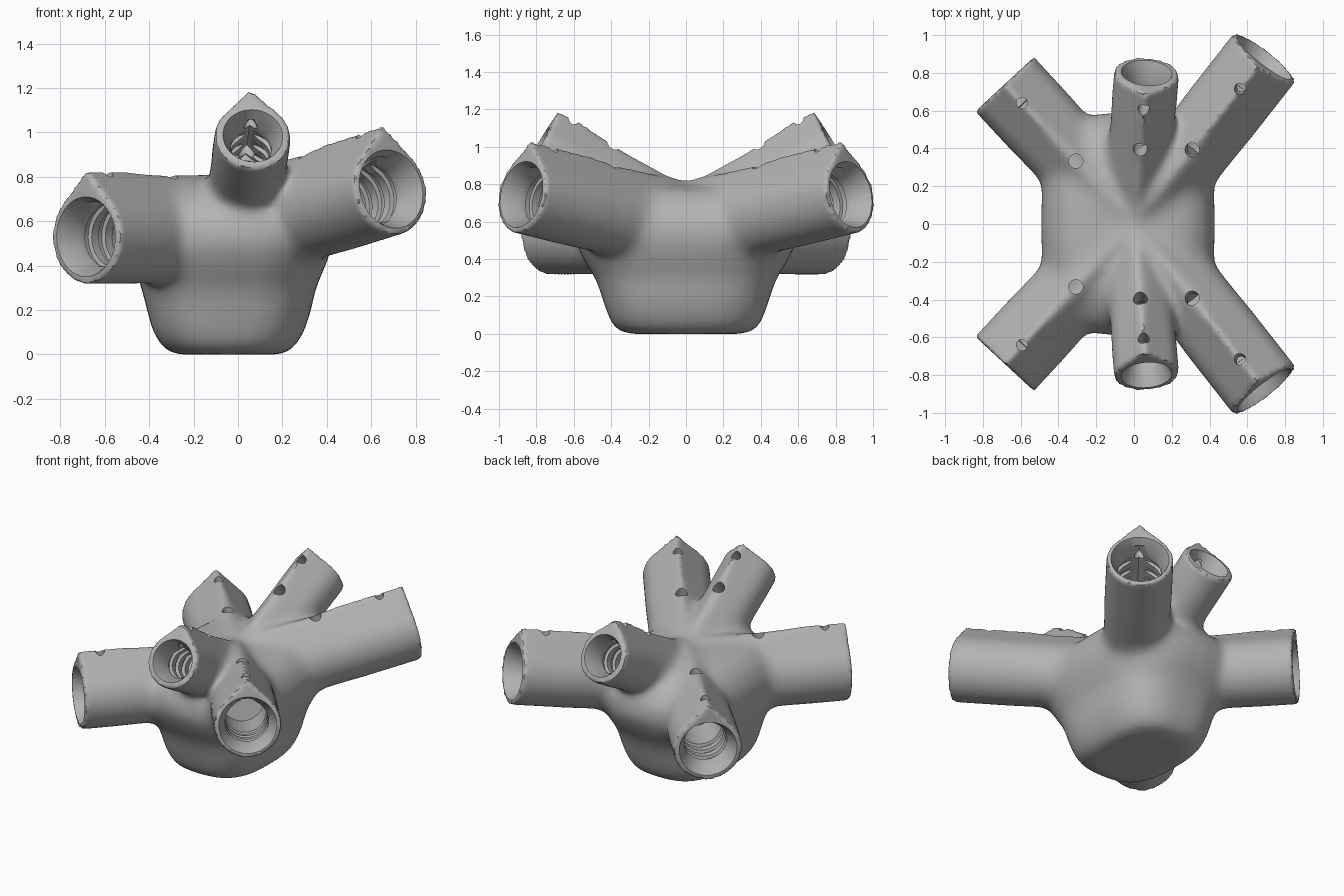
import bpy, bmesh, math
from mathutils import Matrix, Vector

cube = bpy.data.objects.get("Cube")
if cube:
    bpy.data.objects.remove(cube)

grey = bpy.data.materials.new("warm_grey_plastic")
grey.use_nodes = True
COLOUR = (0.45, 0.45, 0.45, 1)
grey.diffuse_color = COLOUR
grey.node_tree.nodes["Principled BSDF"].inputs["Base Color"].default_value = COLOUR


def loft(name, rings, matrix=Matrix()):
    """Closed solid through a list of equal-length point rings."""
    bm = bmesh.new()
    loops = [[bm.verts.new(matrix @ Vector(p)) for p in ring] for ring in rings]
    n = len(loops[0])
    for a, b in zip(loops, loops[1:]):
        for i in range(n):
            bm.faces.new((a[i], a[(i + 1) % n], b[(i + 1) % n], b[i]))
    bm.faces.new(loops[0])
    bm.faces.new(loops[-1])
    bmesh.ops.recalc_face_normals(bm, faces=bm.faces)
    mesh = bpy.data.meshes.new(name)
    bm.to_mesh(mesh)
    bm.free()
    mesh.materials.append(grey)
    obj = bpy.data.objects.new(name, mesh)
    bpy.context.collection.objects.link(obj)
    return obj


def circle(r, z, n=40):
    return [(r * math.cos(math.tau * i / n), r * math.sin(math.tau * i / n), z) for i in range(n)]


def teardrop(r, z, n=36):
    """Circle with a right-angled roof on its upper side."""
    arc = [math.radians(135 + 270 * i / n) for i in range(n + 1)]
    return [(r * math.cos(a), r * math.sin(a), z) for a in arc] + [(0, r * math.sqrt(2), z)]


def oval(x0, x1, hy, z, n=64, power=2.8):
    """Squarish oval ring for the body."""
    ring = []
    for i in range(n):
        c, s = math.cos(math.tau * i / n), math.sin(math.tau * i / n)
        px = math.copysign(abs(c) ** (2 / power), c) * (x1 - x0) / 2
        py = math.copysign(abs(s) ** (2 / power), s) * hy
        ring.append(((x0 + x1) / 2 + px, py, z))
    return ring


def apply_all(obj):
    graph = bpy.context.evaluated_depsgraph_get()
    mesh = bpy.data.meshes.new_from_object(obj.evaluated_get(graph))
    obj.modifiers.clear()
    obj.data = mesh


# Central body
BODY = [(-.27, .19, .29, 0), (-.32, .235, .36, .018), (-.355, .27, .395, .055),
        (-.385, .3, .42, .11), (-.41, .33, .45, .2), (-.435, .35, .485, .3),
        (-.47, .395, .55, .4), (-.495, .43, .595, .5), (-.49, .43, .59, .6),
        (-.44, .38, .52, .7), (-.36, .3, .4, .765), (-.24, .18, .25, .79)]
hub = loft("connector_hub", [oval(x0, x1, hy, z) for x0, x1, hy, z in BODY])

# Arms: end centre, outer radius, mouth radius, bore radius, bore depth, pin hole depths
HEART = Vector((0, 0, 0.53))
ARMS = [((-.685, -.74, .53), .212, .18, .135, .63, (.135, .555)),
        ((.69, -.88, .745), .207, .18, .135, .65, (.16, .58)),
        ((.067, -.8, .985), .172, .135, .092, .41, (.095, .345))]
parts, cutters = [], []
for end, r, mouth, bore, depth, pins in ARMS:
    for side in (1, -1):
        tip = Vector((end[0], end[1] * side, end[2]))
        axis = (tip - HEART).normalized()
        across = Vector((0, 0, 1)).cross(axis).normalized()
        up = axis.cross(across)
        frame = Matrix((across, up, axis)).transposed().to_4x4()
        frame.translation = tip
        length = (tip - HEART).length
        parts.append(loft("arm", [teardrop(r, -length), teardrop(r, 0)], frame))

        # Flared mouth and ribbed round bore
        profile = [(mouth + .012, .03), (mouth, 0), (bore, -.1)]
        for k in range(3):
            z = -.14 - k * .09
            profile += [(bore, z), (bore + .018, z - .004), (bore + .018, z - .04), (bore, z - .044)]
        profile.append((bore, -depth))
        cutters.append(loft("bore_cutter", [circle(a, z) for a, z in profile], frame))
        # Roofed keyway along the bore
        cutters.append(loft("roof_cutter", [teardrop(bore * .97, -depth + .02),
                                            teardrop(bore * .97, -.05)], frame))
        # Pin holes through the ridge
        for pin, size in zip(pins, (.03, .038)):
            hole = frame @ Matrix.Translation((0, 0, -pin)) @ Matrix.Rotation(-math.pi / 2, 4, 'X')
            cutters.append(loft("pin_cutter", [circle(size, 0, 20), circle(size, .45, 20)], hole))

# Merge body and arms into one skin
bm = bmesh.new()
for obj in [hub] + parts:
    bm.from_mesh(obj.data)
bm.to_mesh(hub.data)
bm.free()
for obj in parts:
    bpy.data.objects.remove(obj)
remesh = hub.modifiers.new("skin", 'REMESH')
remesh.mode = 'VOXEL'
remesh.voxel_size = 0.016
apply_all(hub)

# Soften the joints strongly, the arm ends only a little
group = hub.vertex_groups.new(name="joints")
for v in hub.data.vertices:
    reach = (v.co - Vector((0, 0, .5))).length
    weight = min(1, max(0, (.8 - reach) / .2))
    if v.co.z < .2:
        weight = min(weight, .3)
    group.add([v.index], weight, 'REPLACE')
joints = hub.modifiers.new("joints", 'SMOOTH')
joints.vertex_group = "joints"
joints.iterations = 70
edges = hub.modifiers.new("edges", 'SMOOTH')
edges.iterations = 5

# Drill the sockets
for cutter in cutters:
    cutter.hide_render = True
    cutter.hide_viewport = False
    cut = hub.modifiers.new("drill", 'BOOLEAN')
    cut.operation = 'DIFFERENCE'
    cut.solver = 'MANIFOLD'
    cut.object = cutter
apply_all(hub)
for cutter in cutters:
    bpy.data.objects.remove(cutter)

hub.data.materials.clear()
hub.data.materials.append(grey)
for poly in hub.data.polygons:
    poly.material_index = 0

# Sit on the ground
low = min(v.co.z for v in hub.data.vertices)
hub.data.transform(Matrix.Translation((0, 0, -low)))
bpy.ops.object.select_all(action='DESELECT')
hub.select_set(True)
bpy.context.view_layer.objects.active = hub
bpy.ops.object.shade_smooth_by_angle(angle=math.radians(35))
